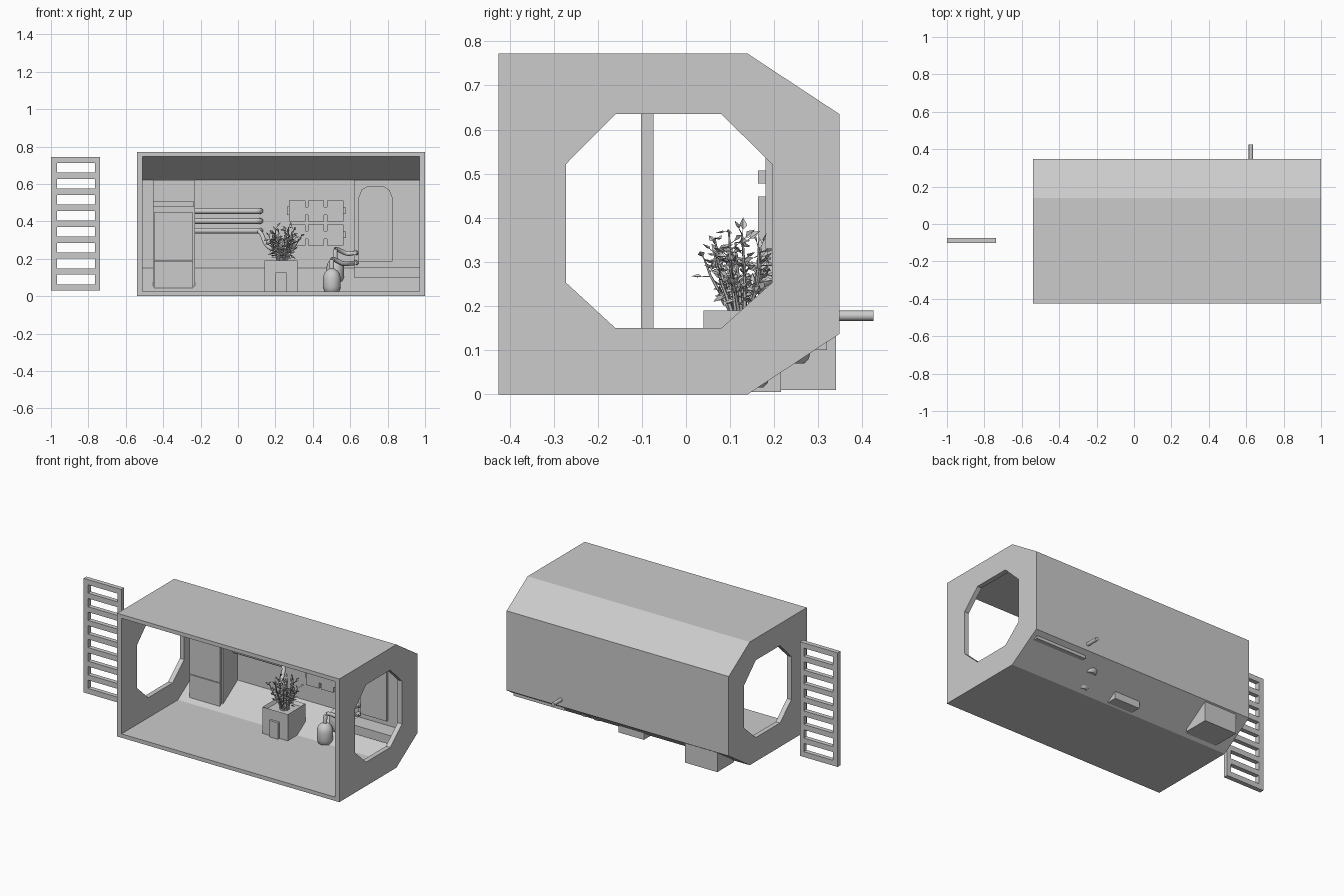
import bpy, bmesh, math, random
from mathutils import Vector

if "Cube" in bpy.data.objects:
    bpy.data.objects.remove(bpy.data.objects["Cube"])

random.seed(4)


def finish(name, bm, smooth=False):
    bmesh.ops.recalc_face_normals(bm, faces=bm.faces)
    me = bpy.data.meshes.new(name)
    bm.to_mesh(me)
    bm.free()
    ob = bpy.data.objects.new(name, me)
    bpy.context.collection.objects.link(ob)
    if smooth:
        bpy.ops.object.select_all(action='DESELECT')
        ob.select_set(True)
        bpy.context.view_layer.objects.active = ob
        bpy.ops.object.shade_smooth_by_angle(angle=math.radians(40))
    return ob


def rect(u0, u1, v0, v1):
    return [(u0, v0), (u1, v0), (u1, v1), (u0, v1)]


def plate(name, loops, axis, a, b):
    """Outline (first loop) with holes (other loops), extruded along x or y from a to b."""
    bm = bmesh.new()
    edges = []
    for loop in loops:
        vs = [bm.verts.new((a, u, v) if axis == 'x' else (u, a, v)) for u, v in loop]
        edges += [bm.edges.new((vs[i], vs[(i + 1) % len(vs)])) for i in range(len(vs))]
    bmesh.ops.triangle_fill(bm, edges=edges, use_beauty=True, use_dissolve=False)
    ext = bmesh.ops.extrude_face_region(bm, geom=bm.faces[:], use_keep_orig=True)
    d = (b - a, 0, 0) if axis == 'x' else (0, b - a, 0)
    bmesh.ops.translate(bm, vec=d, verts=[g for g in ext['geom'] if isinstance(g, bmesh.types.BMVert)])
    return finish(name, bm)


def box(name, x0, x1, y0, y1, z0, z1):
    return plate(name, [rect(x0, x1, z0, z1)], 'y', y0, y1)


def add_tube(bm, pts, r0, r1, n):
    pts = [Vector(p) for p in pts]
    rings = []
    for i, p in enumerate(pts):
        t = (pts[min(i + 1, len(pts) - 1)] - pts[max(i - 1, 0)]).normalized()
        ref = Vector((0, 0, 1)) if abs(t.z) < 0.8 else Vector((0, 1, 0))
        s = t.cross(ref).normalized()
        w = s.cross(t)
        r = r0 + (r1 - r0) * i / (len(pts) - 1)
        rings.append([bm.verts.new(p + r * (s * math.cos(k * math.tau / n) + w * math.sin(k * math.tau / n)))
                      for k in range(n)])
    for A, B in zip(rings, rings[1:]):
        for k in range(n):
            bm.faces.new((A[k], A[(k + 1) % n], B[(k + 1) % n], B[k]))
    bm.faces.new(rings[0])
    bm.faces.new(rings[-1])


def tube(name, pts, r, n=12):
    bm = bmesh.new()
    add_tube(bm, pts, r, r, n)
    return finish(name, bm, True)


def bezier(p, steps=10):
    a, b, c, d = [Vector(q) for q in p]
    ts = [i / steps for i in range(steps + 1)]
    return [a * (1 - t) ** 3 + 3 * b * t * (1 - t) ** 2 + 3 * c * t * t * (1 - t) + d * t ** 3 for t in ts]


# Shell: roof, back and floor as one open-fronted strip
outer = [(-.425, 0), (.14, 0), (.348, .137), (.348, .635), (.14, .772), (-.425, .772)]
inner = [(-.425, .748), (.133, .748), (.325, .622), (.325, .15), (.133, .024), (-.425, .024)]
plate("module_shell", [outer + inner], 'x', -.515, .975)

# End walls with octagonal openings
octagon = [(-.272, .253), (-.16, .15), (.08, .15), (.195, .253),
           (.195, .522), (.08, .635), (-.16, .635), (-.272, .522)]
for side, a, b in (("left", -.54, -.51), ("right", .97, 1.0)):
    plate(side + "_end_wall", [outer, octagon], 'x', a, b)

# Detached ladder with eight slots
pitch = .0853
slots = [rect(-.968, -.765, .063 + i * pitch, .115 + i * pitch) for i in range(8)]
plate("ladder", [rect(-1, -.738, .03, .745)] + slots, 'y', -.102, -.074)

# Locker with front doors and handle rail
box("locker_body", -.455, -.23, .18, .34, .01, .62)
box("locker_lower_door", -.45, -.24, .163, .2, .01, .188)
box("locker_upper_door", -.45, -.24, .163, .2, .192, .448)
box("locker_rail", -.455, -.235, .163, .2, .478, .507)

# Horizontal wall pipes, elbowing into the back wall
for i, z in enumerate((.455, .402, .35)):
    path = [(-.24, .29, z), (0, .29, z), (.08, .29, z)]
    path += bezier([(.09, .29, z), (.115, .29, z), (.12, .3, z), (.12, .335, z)], 6)
    tube(f"wall_pipe_{i}", path, .015)
tube("feed_hose", bezier([(.1, .29, .35), (.15, .28, .34), (.12, .22, .27), (.19, .17, .25)]), .011)

# Wall equipment panels: two rows with notched edges
for row, (z0, z1) in enumerate(((.27, .383), (.4, .512))):
    top, bottom = [], []
    for x in (.368, .468):
        for dx, dz in ((-.007, 0), (-.007, .035), (.007, .035), (.007, 0)):
            bottom.append((x + dx, z0 + dz))
            top.append((x + dx, z1 - dz))
    outline = [(.272, z0)] + bottom + [(.565, z0), (.565, z1)] + top[::-1] + [(.272, z1)]
    plate(f"wall_panel_{row}", [outline], 'y', .285, .33)
    box(f"panel_tab_{row}", .56, .577, .295, .32, z0 + .042, z0 + .075)
    box(f"panel_bracket_{row}", .262, .28, .295, .32, z0 + .035, z0 + .08)

# Door bay on the back wall
arch = [(.645, .185), (.825, .185), (.825, .53), (.808, .57), (.775, .59), (.695, .59), (.662, .57), (.645, .53)]
box("door_bay", .62, .972, .305, .328, .155, .62)
plate("door", [arch], 'y', .293, .31)
box("door_step", .62, .972, .2, .32, .1, .155)

# Planter with a recessed top and a front hatch
planter = box("planter", .142, .317, .04, .215, .005, .19)
bm = bmesh.new()
bm.from_mesh(planter.data)
bmesh.ops.dissolve_limit(bm, angle_limit=.01, verts=bm.verts, edges=bm.edges)
top = max(bm.faces, key=lambda f: f.calc_center_median().z)
bmesh.ops.inset_individual(bm, faces=[top], thickness=.015)
bmesh.ops.translate(bm, vec=(0, 0, -.02), verts=top.verts)
bm.to_mesh(planter.data)
bm.free()
box("planter_hatch", .2, .26, .025, .05, .024, .127)

# Shrub: forked stems carrying pointed, folded leaves
stems, leaves = bmesh.new(), bmesh.new()


def leaf(p, d, size):
    d = d.normalized()
    s = d.cross(Vector((random.uniform(-1, 1), random.uniform(-1, 1), .9))).normalized()
    up = s.cross(d)
    pts = [p, p + d * size * .4 + s * size * .3 + up * size * .12, p + d * size,
           p + d * size * .4 - s * size * .3 + up * size * .12, p + d * size * .45 - up * size * .1]
    v = [leaves.verts.new(q) for q in pts]
    for a, b, c in ((0, 1, 4), (1, 2, 4), (2, 3, 4), (3, 0, 4), (0, 2, 1), (0, 3, 2)):
        leaves.faces.new((v[a], v[b], v[c]))


for i in range(14):
    a = i * 2.4
    spread = .03 + .06 * random.random()
    base = Vector((.235 + .022 * math.cos(a), .125 + .022 * math.sin(a), .17))
    tip = Vector((.243 + spread * math.cos(a), .112 + spread * .85 * math.sin(a),
                  .385 - 1.1 * (spread - .03) + random.uniform(-.03, .01)))
    mid = base.lerp(tip, .5) + Vector((.012 * math.cos(a), .012 * math.sin(a), 0))
    path = bezier([base, base + Vector((0, 0, .04)), mid, tip], 5)
    add_tube(stems, path, .006, .002, 5)
    for j in range(13):
        t = .35 + .65 * j / 12
        k = min(int(t * 5), 4)
        p = path[k].lerp(path[k + 1], t * 5 - k)
        d = Vector((random.uniform(-1, 1), random.uniform(-1, 1), random.uniform(-.3, 1)))
        q = p + d.normalized() * random.uniform(.008, .022)
        add_tube(stems, [p, q], .0015, .001, 3)
        leaf(q, d, random.uniform(.02, .032))
finish("shrub_stems", stems)
finish("shrub_leaves", leaves)

# Two rounded tanks with hoses
for i, (x, y, z0) in enumerate(((.502, .145, .015), (.52, .238, .07))):
    bm = bmesh.new()
    prof = [(.03, 0), (.04, .01), (.047, .035), (.047, .085), (.042, .105), (.03, .122), (.014, .132)]
    rings = [[bm.verts.new((x + r * math.cos(k * math.tau / 16), y + r * math.sin(k * math.tau / 16), z0 + h))
              for k in range(16)] for r, h in prof]
    for A, B in zip(rings, rings[1:]):
        for k in range(16):
            bm.faces.new((A[k], A[(k + 1) % 16], B[(k + 1) % 16], B[k]))
    bm.faces.new(rings[0])
    bm.faces.new(rings[-1])
    finish(f"tank_{i}", bm, True)
    zt = z0 + .125
    end = .178 if i == 0 else .232
    mid = (x + .05, y + .05, end)
    hose = bezier([(x, y, zt), (x, y, zt + .07), (x - .01, y + .02, end + .03), mid], 8)
    hose += bezier([mid, (x + .08, y + .06, end - .01), (.6, .27, end), (.635, .3, end)], 6)[1:]
    tube(f"tank_hose_{i}", hose, .012)
    tube(f"hose_coupling_{i}", [(.625, .27, end), (.625, .425 if i == 0 else .34, end)], .0115)
